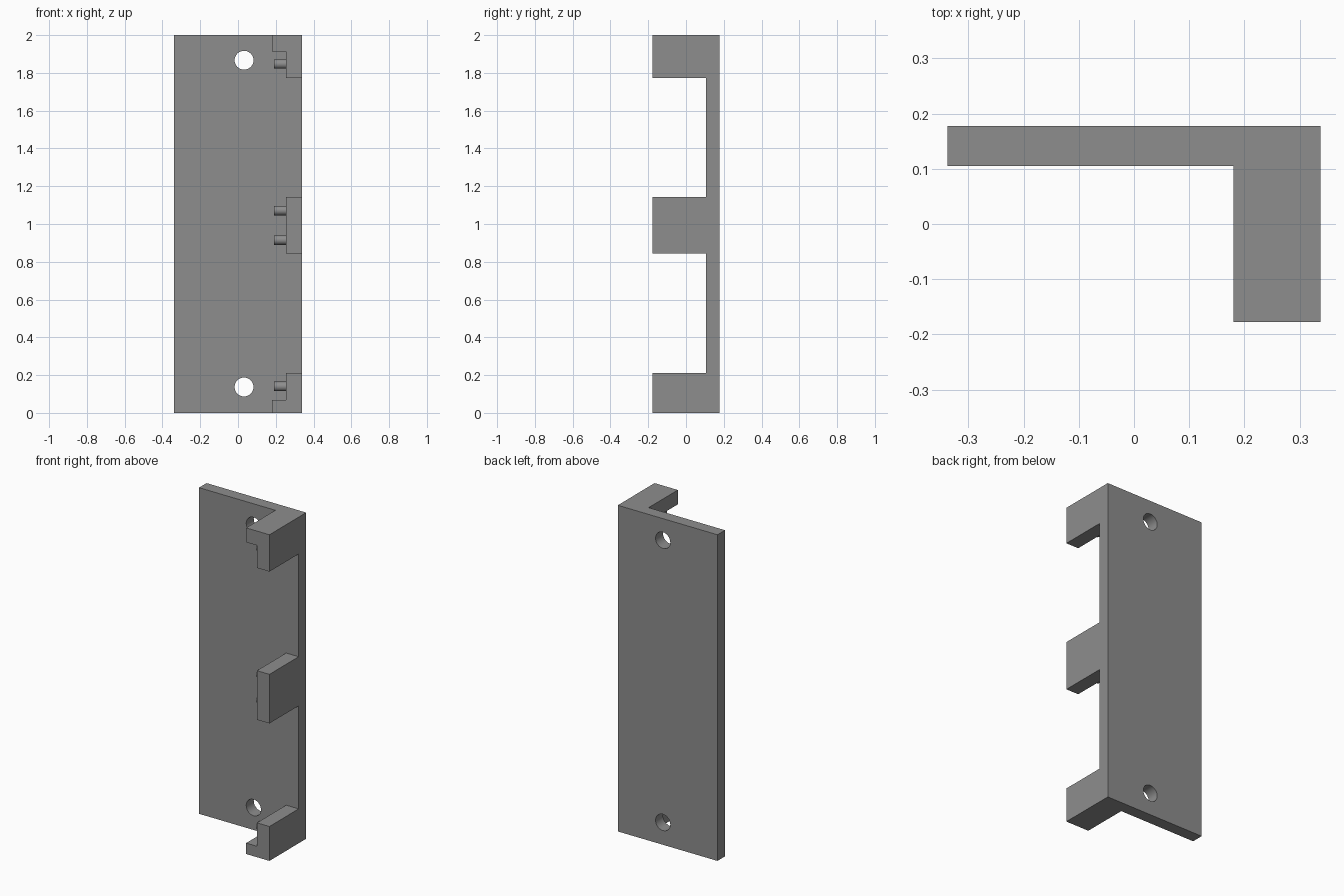
import bpy, bmesh, math
from mathutils import Matrix

if "Cube" in bpy.data.objects:
    bpy.data.objects.remove(bpy.data.objects["Cube"])

grey = bpy.data.materials.new("plain_grey")
grey.diffuse_color = (0.27, 0.27, 0.27, 1)
grey.use_nodes = True
grey.node_tree.nodes["Principled BSDF"].inputs["Base Color"].default_value = grey.diffuse_color

X0, X1 = -0.338, 0.338           # plate sides
Y0, YP, Y1 = -0.178, 0.105, 0.178  # tab front, plate front, back
LIP, WALL = 0.18, 0.253          # inner faces of lip and tab


def finish(name, bm):
    bmesh.ops.recalc_face_normals(bm, faces=bm.faces[:])
    me = bpy.data.meshes.new(name)
    bm.to_mesh(me)
    bm.free()
    me.materials.append(grey)
    ob = bpy.data.objects.new(name, me)
    bpy.context.collection.objects.link(ob)
    return ob


def extrude_y(name, profile, y0, y1):
    """Extrude an (x, z) outline along y."""
    bm = bmesh.new()
    face = bm.faces.new([bm.verts.new((x, y0, z)) for x, z in profile])
    geo = bmesh.ops.extrude_face_region(bm, geom=[face])["geom"]
    bmesh.ops.translate(bm, vec=(0, y1 - y0, 0),
                        verts=[v for v in geo if isinstance(v, bmesh.types.BMVert)])
    return finish(name, bm)


def cylinder(name, r, length, centre, axis):
    bm = bmesh.new()
    bmesh.ops.create_cone(bm, cap_ends=True, segments=32, radius1=r, radius2=r, depth=length)
    rot = Matrix.Rotation(math.pi / 2, 4, axis)
    bmesh.ops.transform(bm, matrix=Matrix.Translation(centre) @ rot, verts=bm.verts[:])
    return finish(name, bm)


def combine(base, other, op):
    """Apply a boolean and discard the second part."""
    mod = base.modifiers.new(op.lower(), 'BOOLEAN')
    mod.operation, mod.solver, mod.object = op, 'EXACT', other
    bpy.context.view_layer.objects.active = base
    bpy.ops.object.modifier_apply(modifier=mod.name)
    bpy.data.objects.remove(other)


# Back plate
plate = extrude_y("mounting_plate", [(X0, 0), (X1, 0), (X1, 2), (X0, 2)], YP, Y1)

# Side tabs: L-shaped with a lip at both ends, plain in the middle
tabs = {
    "lower_tab": [(LIP, 0), (X1, 0), (X1, 0.211), (WALL, 0.211), (WALL, 0.067), (LIP, 0.067)],
    "middle_tab": [(WALL, 0.843), (X1, 0.843), (X1, 1.144), (WALL, 1.144)],
    "upper_tab": [(LIP, 2), (X1, 2), (X1, 1.774), (WALL, 1.774), (WALL, 1.912), (LIP, 1.912)],
}
for name, outline in tabs.items():
    combine(plate, extrude_y(name, outline, Y0, Y1), 'UNION')

# Screw holes through the plate
for z in (0.137, 1.867):
    combine(plate, cylinder("screw_hole", 0.05, 0.3, (0.032, 0.14, z), 'X'), 'DIFFERENCE')

# Locating pegs on the inner faces of the tabs
pegs = [cylinder(f"peg_{i}", 0.025, 0.072, (0.227, -0.072, z), 'Y')
        for i, z in enumerate((0.14, 0.915, 1.071, 1.847), 1)]

# Smooth round surfaces, keep edges sharp
bpy.ops.object.select_all(action='DESELECT')
for ob in [plate] + pegs:
    ob.select_set(True)
bpy.context.view_layer.objects.active = plate
bpy.ops.object.shade_smooth_by_angle(angle=math.radians(30))
